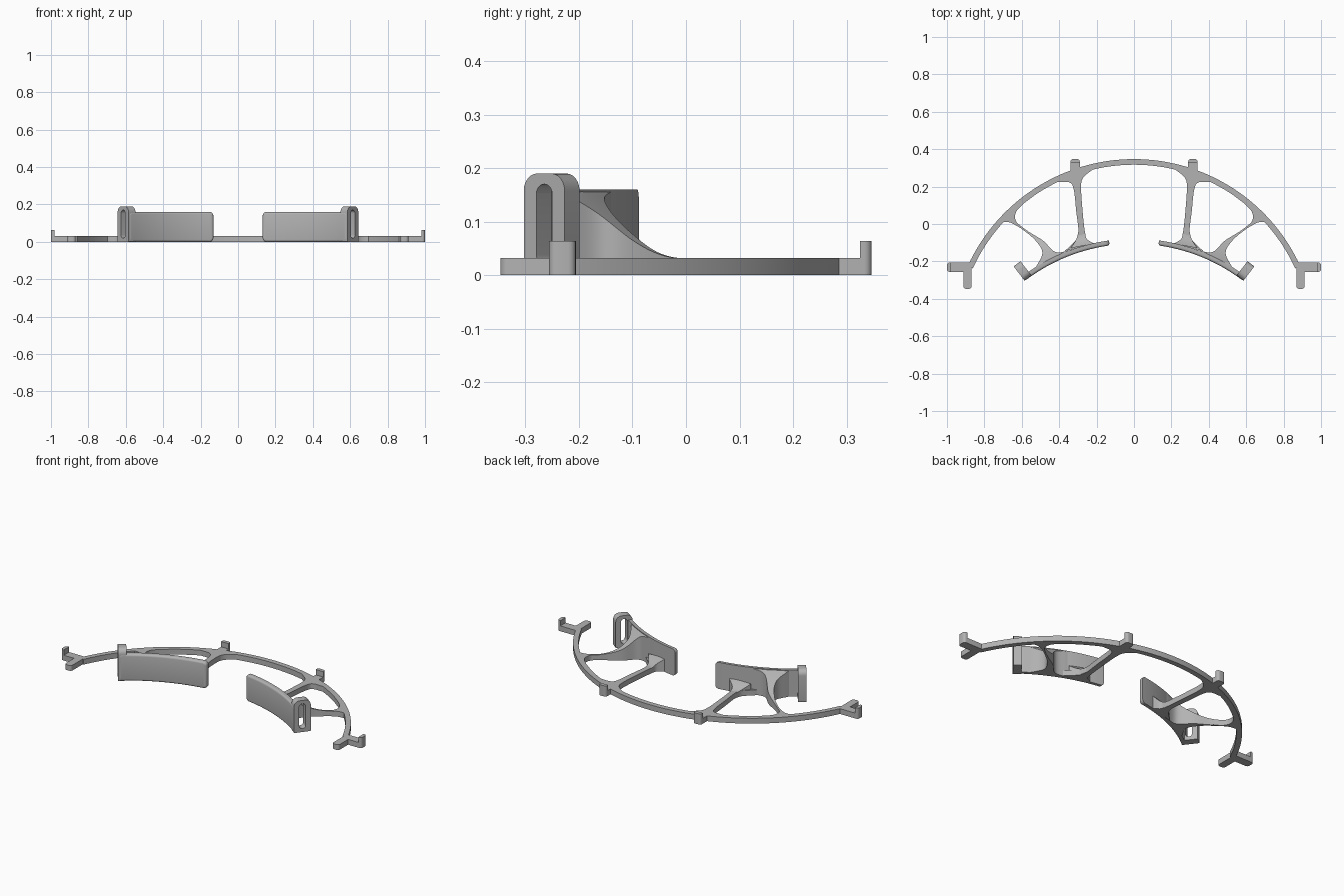
import bpy, bmesh, math
from mathutils import Vector, Matrix

cube = bpy.data.objects.get("Cube")
if cube:
    bpy.data.objects.remove(cube, do_unlink=True)

grey = bpy.data.materials.new("plain grey")
grey.use_nodes = True
grey.diffuse_color = (0.45, 0.45, 0.45, 1)
grey.node_tree.nodes["Principled BSDF"].inputs["Base Color"].default_value = (0.45, 0.45, 0.45, 1)

THICK = 0.032                      # frame plate thickness
RAIL_Y, RAIL_IN, RAIL_OUT = -0.63, 0.947, 0.977
PAD_Y, PAD_IN, PAD_OUT = -1.066, 0.96, 0.987


def finish(bm, name, mirror=True):
    bmesh.ops.recalc_face_normals(bm, faces=bm.faces)
    mesh = bpy.data.meshes.new(name)
    bm.to_mesh(mesh)
    bm.free()
    mesh.materials.append(grey)
    ob = bpy.data.objects.new(name, mesh)
    bpy.context.collection.objects.link(ob)
    bpy.ops.object.select_all(action='DESELECT')
    ob.select_set(True)
    bpy.context.view_layer.objects.active = ob
    bpy.ops.object.shade_smooth_by_angle(angle=math.radians(35))
    if mirror:
        mod = ob.modifiers.new("both sides", 'MIRROR')
        mod.use_mirror_merge = False
    return ob


def on_arc(cy, r, deg):
    a = math.radians(deg)
    return (r * math.sin(a), cy + r * math.cos(a))


def arc(cy, r, a0, a1, n):
    return [on_arc(cy, r, a0 + (a1 - a0) * i / n) for i in range(n + 1)]


def smooth(points, per=7):
    """Catmull-Rom curve through 2D points."""
    p = [Vector(q) for q in points]
    p = [2 * p[0] - p[1]] + p + [2 * p[-1] - p[-2]]
    out = []
    for a, b, c, d in zip(p, p[1:], p[2:], p[3:]):
        for i in range(per):
            t = i / per
            out.append(0.5 * (2 * b + (c - a) * t + (2 * a - 5 * b + 4 * c - d) * t ** 2
                              + (3 * b - a - 3 * c + d) * t ** 3))
    return out + [p[-2]]


def plate(outline, name, z1=THICK, mirror=True):
    """Flat outline raised from the ground to z1."""
    bm = bmesh.new()
    face = bm.faces.new([bm.verts.new((x, y, 0)) for x, y in outline])
    top = bmesh.ops.extrude_face_region(bm, geom=[face])['geom']
    for v in top:
        if isinstance(v, bmesh.types.BMVert):
            v.co.z = z1
    bmesh.ops.triangulate(bm, faces=[f for f in bm.faces if len(f.verts) > 4])
    return finish(bm, name, mirror)


def block(name, x0, x1, y0, y1, z1, radius, rounded):
    """Box on the ground; the vertical edges picked by rounded(x, y) are bevelled."""
    bm = bmesh.new()
    bmesh.ops.create_cube(bm, size=1)
    pick = [e for e in bm.edges
            if abs(e.verts[0].co.z - e.verts[1].co.z) > 0.5 and rounded(e.verts[0].co.x, e.verts[0].co.y)]
    for v in bm.verts:
        v.co = ((x0 + x1) / 2 + v.co.x * (x1 - x0), (y0 + y1) / 2 + v.co.y * (y1 - y0), (v.co.z + 0.5) * z1)
    bmesh.ops.bevel(bm, geom=pick, offset=radius, segments=5, profile=0.5, affect='EDGES')
    return finish(bm, name)


def ramp(edge_a, edge_b, name, rise, reach, power):
    """Solid between two edge curves, sweeping up toward the pad."""
    a, b, across = smooth(edge_a), smooth(edge_b), 6
    bm = bmesh.new()
    rows = []
    for p, q in zip(a, b):
        row = []
        for j in range(across + 1):
            c = p.lerp(q, j / across)
            d = (c - Vector((0, PAD_Y))).length - PAD_OUT
            k = min(max(1 - d / reach, 0), 1)
            row.append((bm.verts.new((c.x, c.y, 0.001)),
                        bm.verts.new((c.x, c.y, THICK - 0.001 + rise * k ** power))))
        rows.append(row)
    for r, s in zip(rows, rows[1:]):
        for j in range(across):
            for k in (0, 1):
                bm.faces.new((r[j][k], r[j + 1][k], s[j + 1][k], s[j][k]))
        for j in (0, across):
            bm.faces.new((r[j][0], s[j][0], s[j][1], r[j][1]))
    for r in (rows[0], rows[-1]):
        for j in range(across):
            bm.faces.new((r[j][0], r[j + 1][0], r[j + 1][1], r[j][1]))
    return finish(bm, name)


# Curved main rail
plate(arc(RAIL_Y, RAIL_OUT, -65.5, 65.5, 64) + arc(RAIL_Y, RAIL_IN, 65.5, -65.5, 64),
      "main_rail", mirror=False)

# End brackets and hooks
block("end_arm", 0.868, 1.0, -0.256, -0.206, THICK, 0.014, lambda x, y: x > 0)
block("end_leg", 0.868, 0.912, -0.347, -0.21, THICK, 0.015, lambda x, y: y < 0)
block("end_hook", 0.98, 1.0, -0.256, -0.206, 0.064, 0.014, lambda x, y: x > 0)
block("rear_tab", 0.29, 0.34, 0.27, 0.347, THICK, 0.014, lambda x, y: y > 0)
block("rear_hook", 0.29, 0.34, 0.325, 0.347, 0.064, 0.014, lambda x, y: y > 0)

# Straight inner strut with flared ends
inner = [on_arc(RAIL_Y, RAIL_IN, 13.5), (0.27, 0.25), (0.283, 0.2), (0.275, 0.07), (0.263, -0.04),
         (0.252, -0.08), (0.215, -0.104)]
outer = [on_arc(RAIL_Y, RAIL_IN, 25.5), (0.345, 0.222), (0.322, 0.185), (0.309, 0.07), (0.297, -0.04),
         (0.31, -0.085), (0.37, -0.145)]
rail_side = arc(RAIL_Y, RAIL_IN + 0.01, 25.5, 13.5, 6)
plate(smooth(inner) + smooth(outer)[::-1] + rail_side, "inner_strut")
ramp(inner[-3:], outer[-3:-1] + [(0.34, -0.13)], "inner_gusset", 0.045, 0.07, 2)

# Curved outer brace
hole_side = [on_arc(RAIL_Y, RAIL_IN, 34), (0.60, 0.1), (0.634, 0.055), (0.625, 0.005), (0.565, -0.04),
             (0.485, -0.09), (0.42, -0.15), (0.34, -0.14)]
open_side = [on_arc(RAIL_Y, RAIL_IN, 58), (0.765, -0.025), (0.71, 0.008), (0.655, 0.006), (0.595, -0.03),
             (0.525, -0.09), (0.49, -0.155), (0.525, -0.232)]
rail_side = arc(RAIL_Y, RAIL_IN + 0.01, 58, 34, 10)
plate(smooth(hole_side) + smooth(open_side)[::-1] + rail_side, "outer_brace")
ramp(hole_side[3:], open_side[3:], "brace_ramp", 0.125, 0.26, 2.4)

# Curved pads: a rounded slab bent round an arc
a0, a1 = math.radians(7.8), math.radians(37.4)
length = (a1 - a0) * PAD_IN
bm = bmesh.new()
bmesh.ops.create_cube(bm, size=1)
bmesh.ops.scale(bm, vec=(length, PAD_OUT - PAD_IN, 0.16), verts=bm.verts)
bmesh.ops.bevel(bm, geom=[e for e in bm.edges if abs(e.verts[0].co.y - e.verts[1].co.y) > 0.01],
                offset=0.02, segments=5, profile=0.5, affect='EDGES')
bmesh.ops.bevel(bm, geom=[e for e in bm.edges if all(v.co.y < -0.01 for v in e.verts)],
                offset=0.012, segments=4, profile=0.5, affect='EDGES')
for i in range(1, 24):
    bmesh.ops.bisect_plane(bm, geom=bm.verts[:] + bm.edges[:] + bm.faces[:],
                           plane_co=((i / 24 - 0.5) * length, 0, 0), plane_no=(1, 0, 0))
for v in bm.verts:
    ang = (a0 + a1) / 2 + v.co.x / PAD_IN
    r = (PAD_IN + PAD_OUT) / 2 + v.co.y
    v.co = (r * math.sin(ang), PAD_Y + r * math.cos(ang), v.co.z + 0.08)
finish(bm, "forehead_pad")


# Slotted strap loops at the outer end of each pad
def round_rect(w, z0, z1, r_low, r_top, n=6):
    pts = []
    for cx, cz, r, start in ((1, 0, r_low, -90), (1, 1, r_top, 0), (-1, 1, r_top, 90), (-1, 0, r_low, 180)):
        for i in range(n + 1):
            a = math.radians(start + 90 * i / n)
            z = z1 - r if cz else z0 + r
            pts.append((cx * (w / 2 - r) + r * math.cos(a), z + r * math.sin(a)))
    return pts


bm = bmesh.new()
rings = []
for pts in (round_rect(0.096, 0, 0.19, 0.004, 0.032), round_rect(0.037, 0.02, 0.17, 0.018, 0.018)):
    for depth in (-0.023, 0.023):
        rings.append([bm.verts.new((depth, u, z)) for u, z in pts])
n = len(rings[0])
for p, q in ((0, 1), (1, 3), (3, 2), (2, 0)):
    for i in range(n):
        k = (i + 1) % n
        bm.faces.new((rings[p][i], rings[p][k], rings[q][k], rings[q][i]))
bm.transform(Matrix.Translation((0.596, -0.251, 0)) @ Matrix.Rotation(-a1, 4, 'Z'))
finish(bm, "strap_loop")
